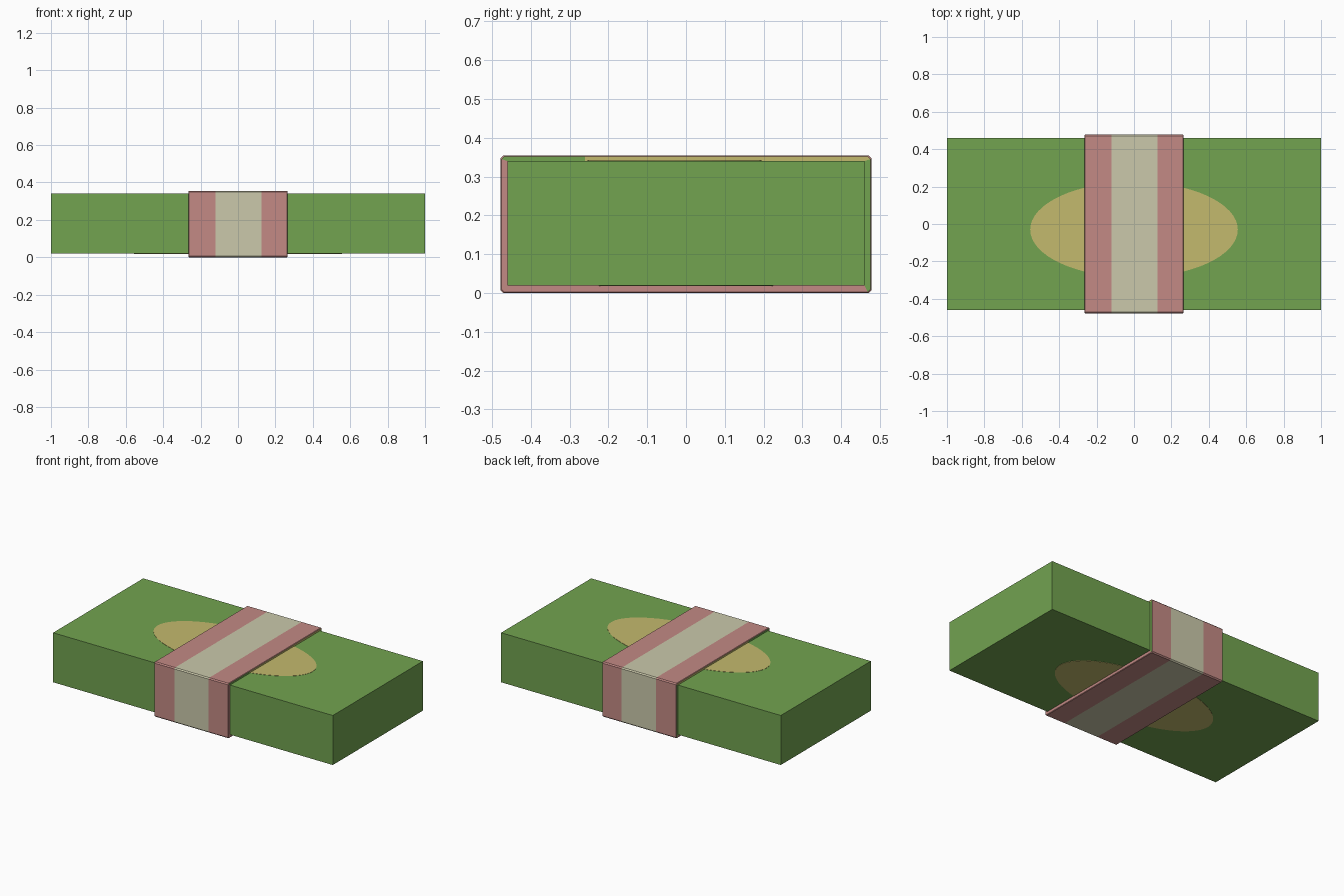
import bpy, bmesh

cube = bpy.data.objects.get("Cube")
if cube:
    bpy.data.objects.remove(cube, do_unlink=True)


def srgb(r, g, b):
    return tuple((c / 255 / 12.92) if c < 11 else ((c / 255 + 0.055) / 1.055) ** 2.4
                 for c in (r, g, b)) + (1.0,)


def material(name, color):
    m = bpy.data.materials.new(name)
    m.use_nodes = True
    m.diffuse_color = color
    bsdf = m.node_tree.nodes["Principled BSDF"]
    bsdf.inputs["Base Color"].default_value = color
    bsdf.inputs["Roughness"].default_value = 0.9
    return m


green = material("note green", srgb(114, 163, 80))
gold = material("oval gold", srgb(196, 186, 109))
pink = material("band pink", srgb(195, 138, 133))
cream = material("band cream", srgb(203, 201, 171))


def make_object(name, bm, mats):
    bmesh.ops.recalc_face_normals(bm, faces=bm.faces)
    mesh = bpy.data.meshes.new(name)
    bm.to_mesh(mesh)
    bm.free()
    for m in mats:
        mesh.materials.append(m)
    ob = bpy.data.objects.new(name, mesh)
    bpy.context.collection.objects.link(ob)
    return ob


HALF_Y, BOTTOM, TOP = 0.46, 0.02, 0.34

# Stack of notes
bm = bmesh.new()
bmesh.ops.create_cube(bm, size=1)
bmesh.ops.scale(bm, vec=(2, 2 * HALF_Y, TOP - BOTTOM), verts=bm.verts)
bmesh.ops.translate(bm, vec=(0, 0, (TOP + BOTTOM) / 2), verts=bm.verts)
make_object("note_stack", bm, [green])

# Painted ovals on the top and bottom notes
for name, y, z in (("top_oval", -0.03, TOP), ("bottom_oval", 0.0, BOTTOM)):
    bm = bmesh.new()
    bmesh.ops.create_cone(bm, cap_ends=True, segments=64, radius1=1, radius2=1, depth=0.003)
    bmesh.ops.scale(bm, vec=(0.555, 0.255, 1), verts=bm.verts)
    bmesh.ops.translate(bm, vec=(0, y, z), verts=bm.verts)
    make_object(name, bm, [gold])

# Paper band: chamfered loop swept across x, with rims closing onto the stack
W, H, C = 0.478, 0.355, 0.007


def loop(inset):
    w, lo, hi = W - inset, inset, H - inset
    return [(-w + C, lo), (w - C, lo), (w, lo + C), (w, hi - C), (w - C, hi),
            (0.21, hi), (-0.26, hi), (-w + C, hi), (-w, hi - C), (-w, lo + C)]


inner = [(max(-HALF_Y, min(HALF_Y, y)), max(BOTTOM, min(TOP, z))) for y, z in loop(0)]
sections = [(-0.265, inner), (-0.265, loop(0.003)), (-0.262, loop(0)), (-0.12, loop(0)),
            (0.125, loop(0)), (0.262, loop(0)), (0.265, loop(0.003)), (0.265, inner)]
bm = bmesh.new()
rings = [[bm.verts.new((x, y, z)) for y, z in pts] for x, pts in sections]
last = len(rings) - 2
for s in range(last + 1):
    for i in range(len(inner)):
        j = (i + 1) % len(inner)
        quad = [rings[s][i], rings[s][j], rings[s + 1][j], rings[s + 1][i]]
        f = bm.faces.new(quad)
        c = sum((v.co for v in quad), quad[0].co * 0) / 4
        f.material_index = 1 if s == 3 else 0
        if s in (0, last):  # rim colours
            if c.z > TOP:
                f.material_index = 3 if c.y < -0.27 else 2
            elif c.y > HALF_Y:
                f.material_index = 3
bmesh.ops.remove_doubles(bm, verts=bm.verts, dist=0.0001)
make_object("paper_band", bm, [pink, cream, gold, green])
